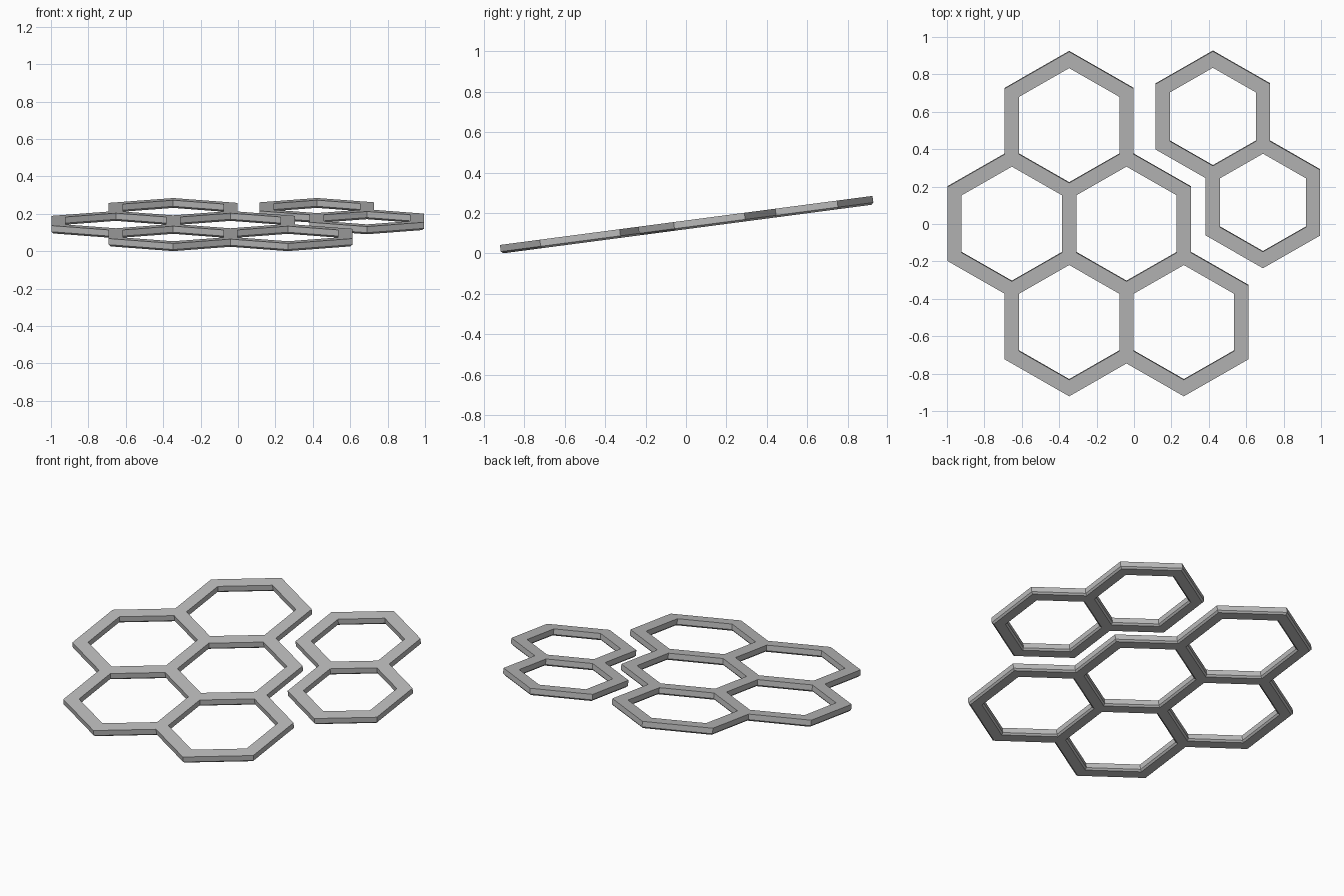
import bpy, bmesh
from math import sin, cos, pi, radians, sqrt
from mathutils import Matrix, Vector

if "Cube" in bpy.data.objects:
    bpy.data.objects.remove(bpy.data.objects["Cube"])

WALL = 0.077        # strut width
THICK = 0.043       # plate thickness
CHAMFER = 0.01      # bevel along the lower edges
TILT = radians(7.5)

grey = bpy.data.materials.new("grey")
grey.use_nodes = True
colour = (0.5, 0.5, 0.5, 1)
grey.diffuse_color = colour
grey.node_tree.nodes["Principled BSDF"].inputs["Base Color"].default_value = colour


def honeycomb(name, origin, pitch, cells):
    """Hexagonal lattice; cells are (column, row) steps from the origin."""
    bm = bmesh.new()
    radius = pitch / sqrt(3)
    for col, row in cells:
        centre = Vector((origin[0] + col * pitch, origin[1] + row * pitch * sqrt(3) / 2, 0))
        corners = [centre + radius * Vector((sin(i * pi / 3), cos(i * pi / 3), 0))
                   for i in range(6, 0, -1)]
        bm.faces.new([bm.verts.new(c) for c in corners])
    bmesh.ops.remove_doubles(bm, verts=bm.verts, dist=0.001)
    bm.normal_update()
    holes = list(bm.faces)

    # Outer half of the rim: push the outline outwards with mitred corners
    miter = WALL / sqrt(3)
    rim = [e for e in bm.edges if e.is_boundary]
    push = {}
    for v in {v for e in rim for v in e.verts}:
        away = sum((v.co - f.calc_center_median() for f in v.link_faces), Vector())
        push[v] = bm.verts.new(v.co + away.normalized() * miter)
    for e in rim:
        a, b = e.verts
        bm.faces.new((a, b, push[b], push[a]))

    # Inner half of every strut, then open the cells
    bmesh.ops.inset_individual(bm, faces=holes, thickness=WALL / 2, use_even_offset=True)
    bmesh.ops.delete(bm, geom=holes, context='FACES')
    bmesh.ops.recalc_face_normals(bm, faces=bm.faces)

    # Thickness and lower chamfer
    out = bmesh.ops.extrude_face_region(bm, geom=list(bm.faces), use_keep_orig=True)
    for v in [g for g in out["geom"] if isinstance(g, bmesh.types.BMVert)]:
        v.co.z -= THICK
    bmesh.ops.recalc_face_normals(bm, faces=bm.faces)
    low = [e for e in bm.edges if all(v.co.z < -THICK / 2 for v in e.verts)
           and len(e.link_faces) == 2 and e.calc_face_angle() > 1]
    bmesh.ops.bevel(bm, geom=low, offset=CHAMFER, segments=1, affect='EDGES')
    bmesh.ops.recalc_face_normals(bm, faces=bm.faces)

    # Lean the whole panel up towards the back
    bm.transform(Matrix.Translation((0, 0, 0.163)) @ Matrix.Rotation(TILT, 4, 'X'))
    mesh = bpy.data.meshes.new(name)
    bm.to_mesh(mesh)
    bm.free()
    mesh.materials.append(grey)
    obj = bpy.data.objects.new(name, mesh)
    bpy.context.collection.objects.link(obj)


honeycomb("large_honeycomb", (-0.04, 0), 0.613,
          [(0, 0), (-1, 0), (-0.5, 1), (-0.5, -1), (0.5, -1)])
honeycomb("small_honeycomb", (0.422, 0.578), 0.535, [(0, 0), (0.5, -1)])
